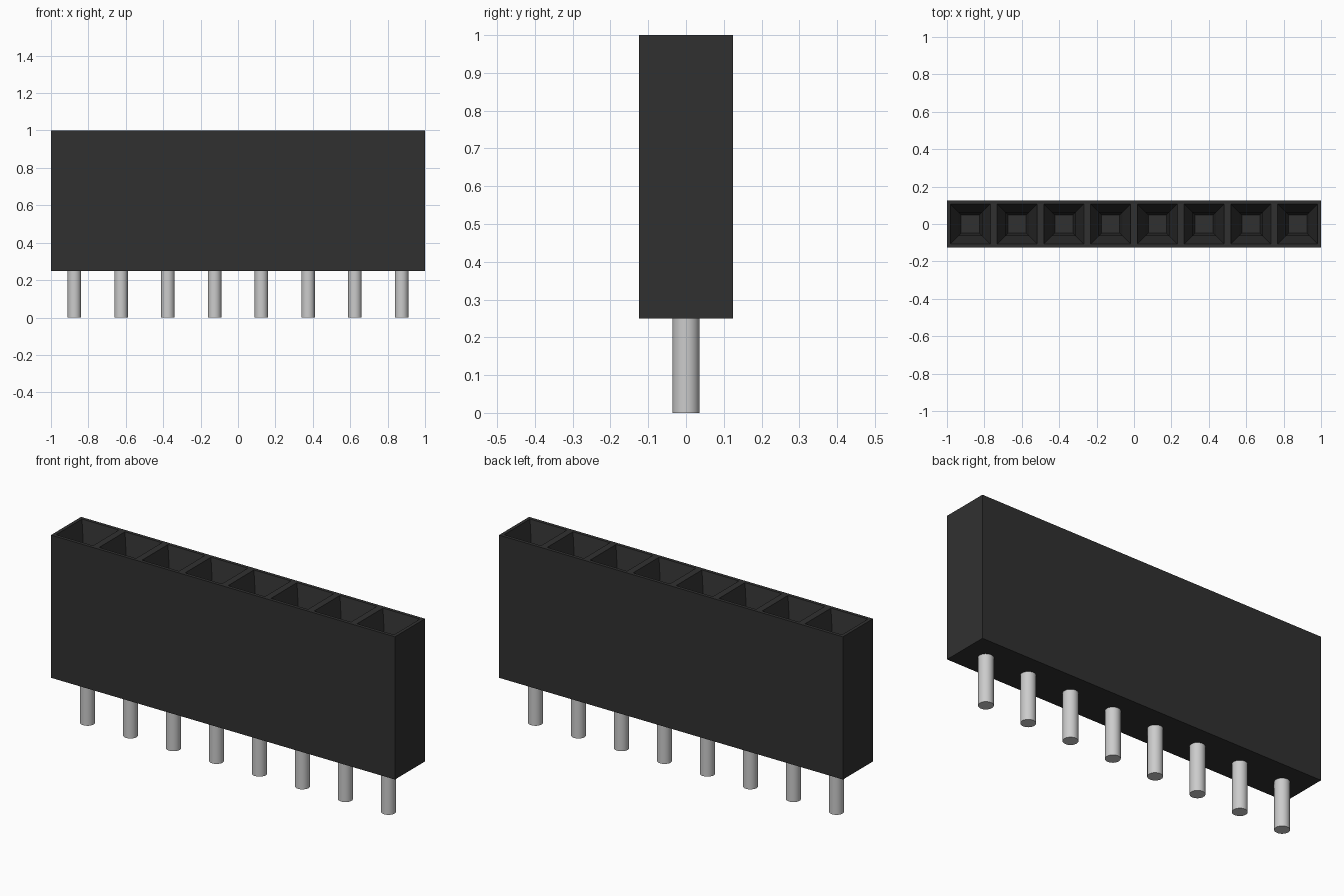
import bpy, bmesh
from mathutils import Matrix

default = bpy.data.objects.get("Cube")
if default:
    bpy.data.objects.remove(default, do_unlink=True)

COUNT = 8
PITCH = 2 / COUNT
BASE, TOP = 0.25, 1.0


def material(name, rgb, metallic=0.0):
    mat = bpy.data.materials.new(name)
    mat.use_nodes = True
    color = (*rgb, 1)
    mat.diffuse_color = color
    bsdf = mat.node_tree.nodes["Principled BSDF"]
    bsdf.inputs["Base Color"].default_value = color
    bsdf.inputs["Metallic"].default_value = metallic
    return mat


def add_object(name, bm, mat):
    bmesh.ops.recalc_face_normals(bm, faces=bm.faces[:])
    mesh = bpy.data.meshes.new(name)
    bm.to_mesh(mesh)
    bm.free()
    mesh.materials.append(mat)
    obj = bpy.data.objects.new(name, mesh)
    bpy.context.collection.objects.link(obj)
    return obj


black = material("black plastic", (0.03, 0.03, 0.03))
silver = material("silver metal", (0.6, 0.6, 0.6))

# Housing: one cell per contact, raised into a block
bm = bmesh.new()
bmesh.ops.create_grid(bm, x_segments=COUNT, y_segments=1, size=1,
                      matrix=Matrix.Translation((0, 0, BASE)))
bmesh.ops.scale(bm, vec=(1, PITCH / 2, 1), verts=bm.verts[:])
lid = bmesh.ops.extrude_face_region(bm, geom=bm.faces[:], use_keep_orig=True)["geom"]
bmesh.ops.translate(bm, vec=(0, 0, TOP - BASE),
                    verts=[v for v in lid if isinstance(v, bmesh.types.BMVert)])
bmesh.ops.recalc_face_normals(bm, faces=bm.faces[:])

# Sockets: flat rim, tapered mouth, then a narrower tapered hole
sockets = [f for f in bm.faces if f.calc_center_median().z > TOP - 0.01]
for thickness, depth in ((0.025, 0), (0.063, -0.2), (0.02, -0.15)):
    bmesh.ops.inset_individual(bm, faces=sockets, thickness=thickness, depth=depth)
add_object("socket_housing", bm, black)

# Round pins under each socket
for i in range(COUNT):
    bm = bmesh.new()
    x = (i + 0.5) * PITCH - 1
    bmesh.ops.create_cone(bm, cap_ends=True, segments=24, radius1=0.036, radius2=0.036,
                          depth=BASE + 0.02, matrix=Matrix.Translation((x, 0, BASE / 2 + 0.01)))
    pin = add_object(f"pin_{i + 1}", bm, silver)
    bpy.ops.object.select_all(action="DESELECT")
    pin.select_set(True)
    bpy.context.view_layer.objects.active = pin
    bpy.ops.object.shade_smooth_by_angle()
